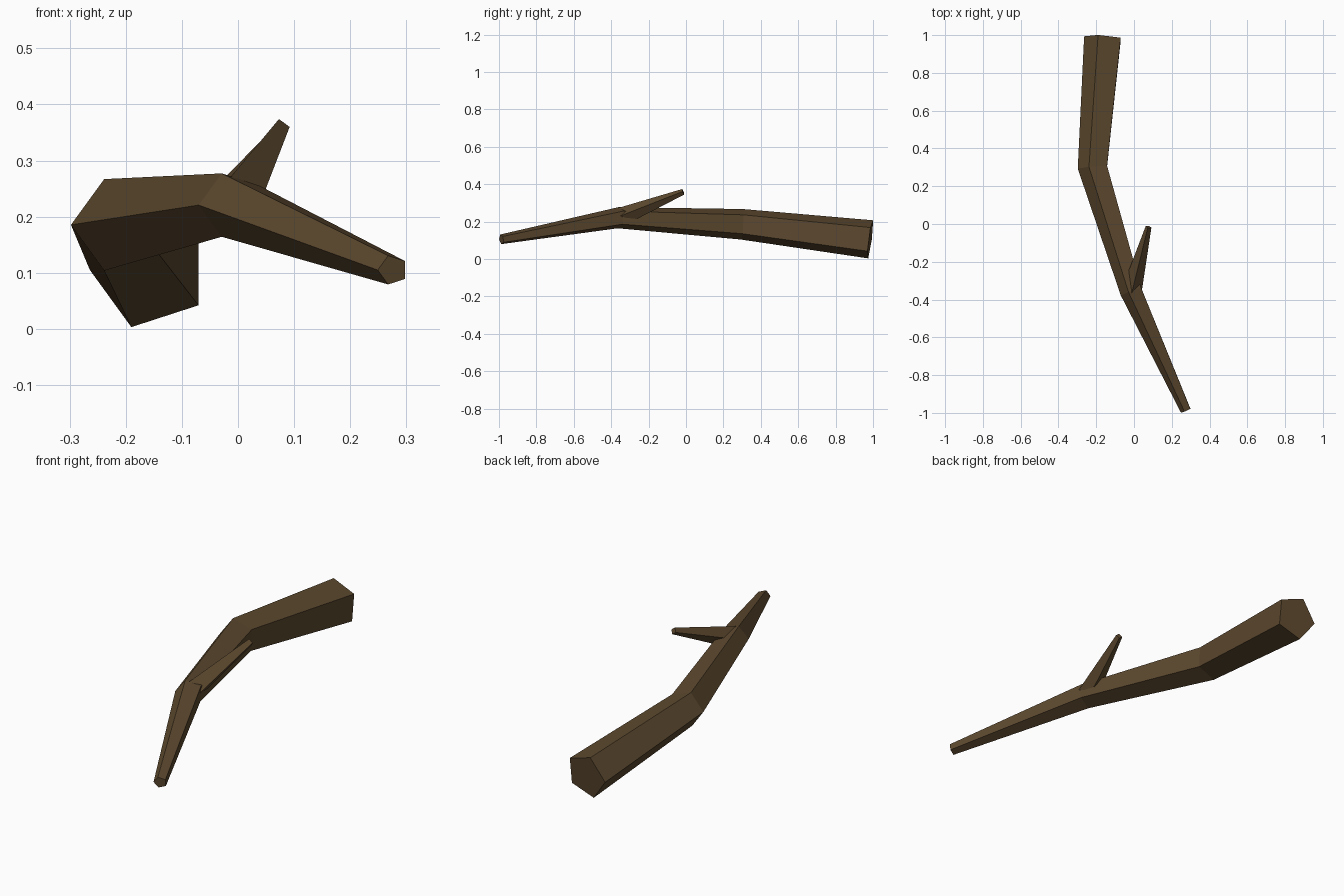
import bpy, math

if "Cube" in bpy.data.objects:
    bpy.data.objects.remove(bpy.data.objects["Cube"])

bark = bpy.data.materials.new("brown bark")
bark.diffuse_color = (0.108, 0.066, 0.028, 1)
bark.use_nodes = True
bark.node_tree.nodes["Principled BSDF"].inputs["Base Color"].default_value = bark.diffuse_color


def loft(name, rings):
    """Flat-faced capped tube through rings of equal point count."""
    n = len(rings[0])
    verts = [p for ring in rings for p in ring]
    faces = [list(range(n)), list(range(len(verts) - n, len(verts)))[::-1]]
    for k in range(len(rings) - 1):
        for i in range(n):
            j = (i + 1) % n
            faces.append([k * n + j, k * n + i, (k + 1) * n + i, (k + 1) * n + j])
    mesh = bpy.data.meshes.new(name)
    mesh.from_pydata(verts, [], faces)
    mesh.materials.append(bark)
    obj = bpy.data.objects.new(name, mesh)
    bpy.context.collection.objects.link(obj)
    # consistent outward normals
    bpy.context.view_layer.objects.active = obj
    obj.select_set(True)
    bpy.ops.object.mode_set(mode='EDIT')
    bpy.ops.mesh.select_all(action='SELECT')
    bpy.ops.mesh.normals_make_consistent(inside=False)
    bpy.ops.object.mode_set(mode='OBJECT')
    obj.select_set(False)
    return obj


def pentagon(cx, cy, cz, r, sx, sz):
    """Pentagon with a corner to the left, sheared in y by slopes sx, sz."""
    pts = []
    for i in range(5):
        a = math.pi + i * math.tau / 5
        dx, dz = r * math.cos(a), r * math.sin(a)
        pts.append((cx + dx, cy + sx * dx + sz * dz, cz + dz))
    return pts


# Main branch: thick cut end at the back to the thin tip at the front
loft("main_branch", [
    pentagon(-0.157, 0.985, 0.105, 0.107, -0.08, 0.13),
    pentagon(-0.212, 0.300, 0.1855, 0.0857, 0.08, 0.06),
    pentagon(-0.0106, -0.356, 0.2207, 0.0594, 0.37, 0.04),
    pentagon(0.276, -0.987, 0.105, 0.027, 0.46, -0.10),
])

# Four-sided side twig
loft("side_twig", [
    [(-0.012, -0.365, 0.272), (0.040, -0.364, 0.225),
     (0.023, -0.262, 0.214), (-0.030, -0.252, 0.263)],
    [(0.073, -0.020, 0.374), (0.092, -0.020, 0.360),
     (0.081, -0.010, 0.344), (0.062, -0.011, 0.357)],
])
